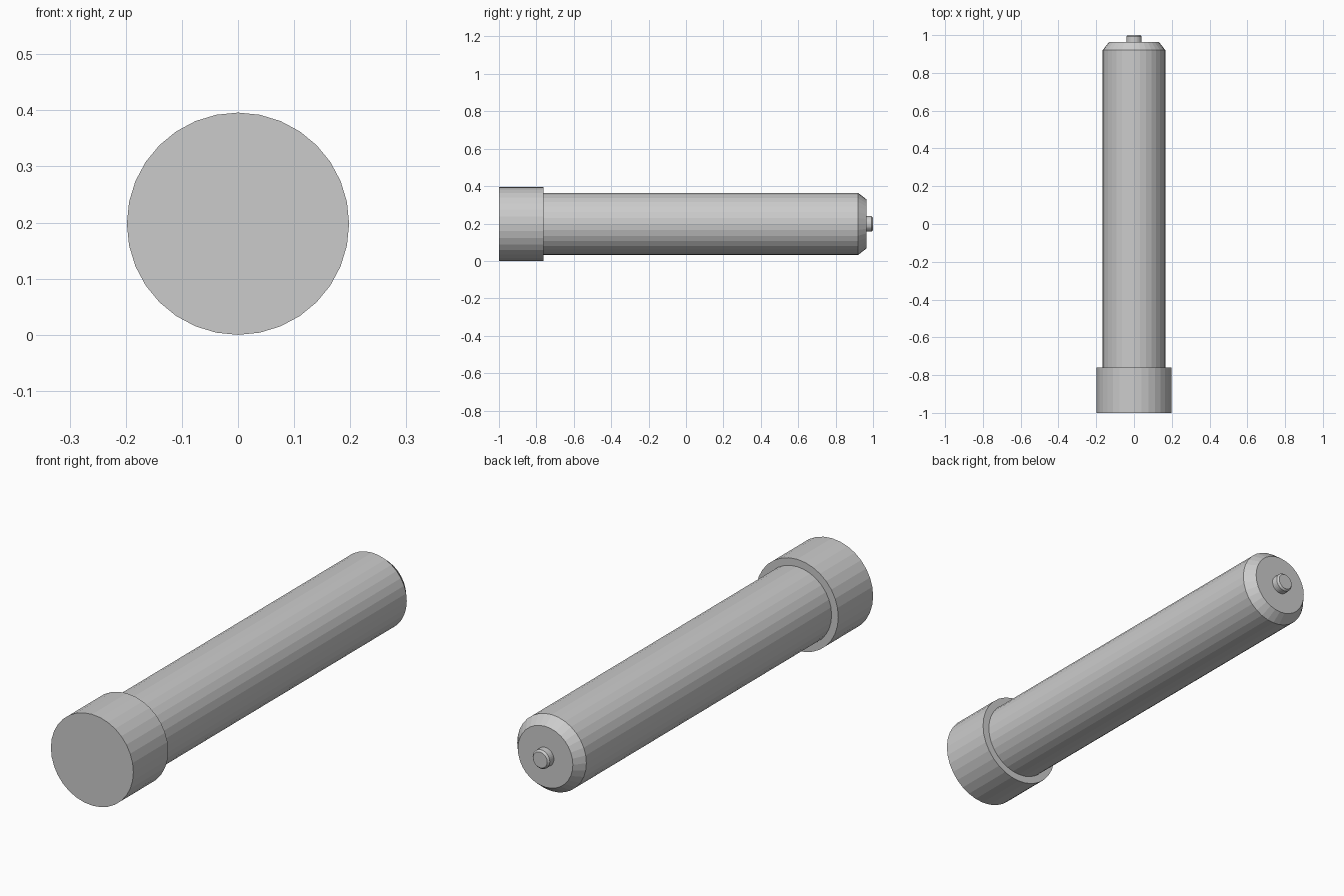
import bpy, bmesh
from math import cos, sin, tau

if "Cube" in bpy.data.objects:
    bpy.data.objects.remove(bpy.data.objects["Cube"])

AXIS_Z = 0.198
SIDES = 32


def lathe(name, profile, sides=SIDES):
    """Closed solid of revolution along y from (y, radius) stations."""
    bm = bmesh.new()
    rings = [[bm.verts.new((r * cos(tau * i / sides), y, r * sin(tau * i / sides)))
              for i in range(sides)] for y, r in profile]
    for a, b in zip(rings, rings[1:]):
        for i in range(sides):
            j = (i + 1) % sides
            bm.faces.new((a[i], a[j], b[j], b[i]))
    bm.faces.new(rings[0])
    bm.faces.new(rings[-1])
    bmesh.ops.recalc_face_normals(bm, faces=bm.faces)
    mesh = bpy.data.meshes.new(name)
    bm.to_mesh(mesh)
    bm.free()
    obj = bpy.data.objects.new(name, mesh)
    obj.location.z = AXIS_Z
    bpy.context.collection.objects.link(obj)
    return obj


# Wide end cap at the front
lathe("end_cap", [(-1.0, AXIS_Z), (-0.761, AXIS_Z)])

# Long tube with chamfered rear end
lathe("tube_body", [(-0.765, 0.166), (0.92, 0.166), (0.964, 0.132)])

# Small button with a bevelled rim
lathe("end_button", [(0.96, 0.041), (0.992, 0.041), (1.0, 0.034)])
